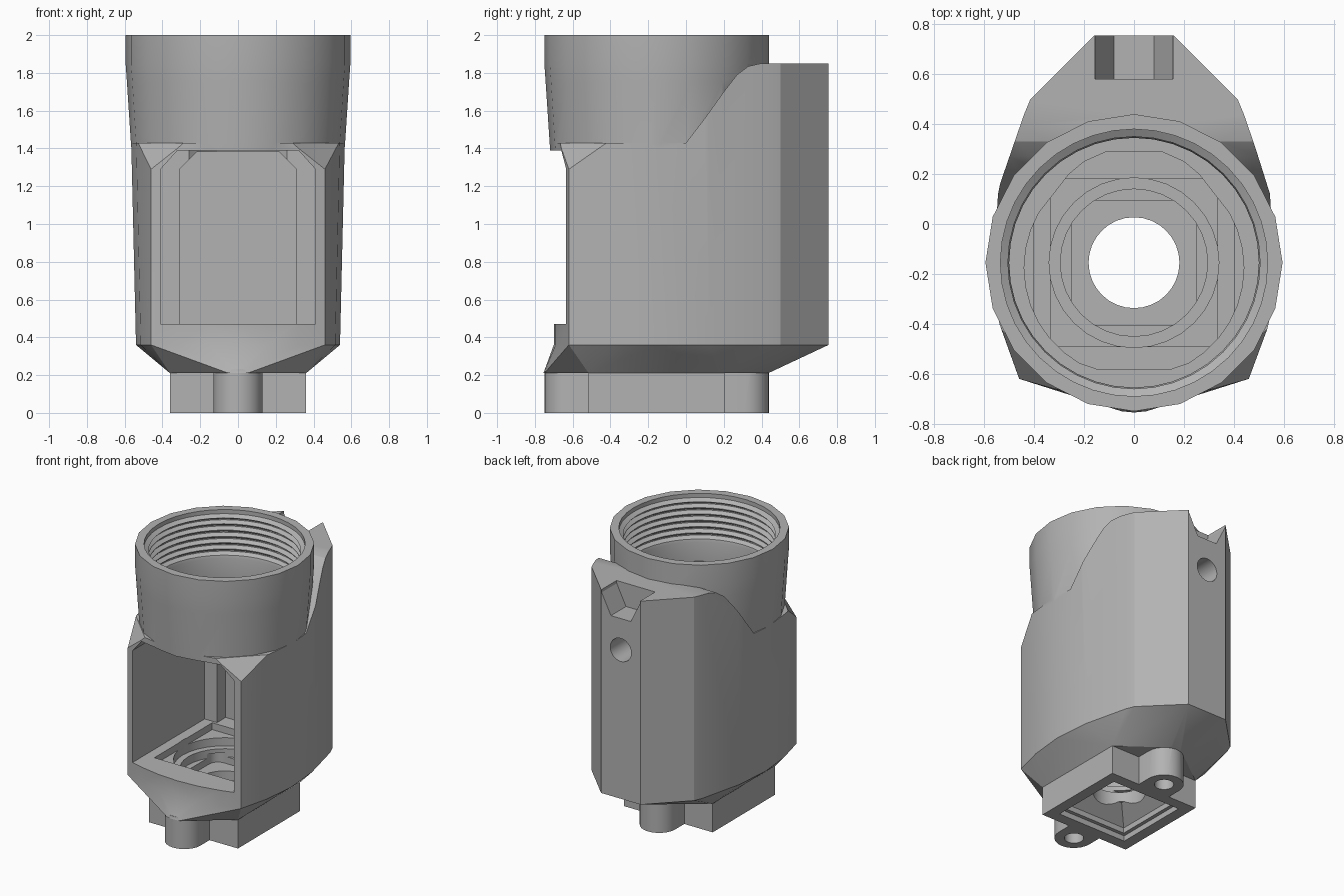
import bpy, bmesh
from math import cos, sin, pi, radians
from mathutils import Vector

if "Cube" in bpy.data.objects:
    bpy.data.objects.remove(bpy.data.objects["Cube"])

AXIS_Y = -0.155

grey = bpy.data.materials.new("plain grey")
grey.use_nodes = True
grey.diffuse_color = (0.45, 0.45, 0.45, 1)
grey.node_tree.nodes["Principled BSDF"].inputs["Base Color"].default_value = (0.45, 0.45, 0.45, 1)


def finish(bm, name):
    bmesh.ops.recalc_face_normals(bm, faces=bm.faces)
    mesh = bpy.data.meshes.new(name)
    bm.to_mesh(mesh)
    bm.free()
    mesh.materials.append(grey)
    obj = bpy.data.objects.new(name, mesh)
    bpy.context.collection.objects.link(obj)
    return obj


def loft(name, rings):
    """Closed solid through rings with equal point counts."""
    bm = bmesh.new()
    loops = [[bm.verts.new(p) for p in ring] for ring in rings]
    n = len(loops[0])
    for a, b in zip(loops, loops[1:]):
        for i in range(n):
            j = (i + 1) % n
            bm.faces.new((a[i], a[j], b[j], b[i]))
    bm.faces.new(loops[0])
    bm.faces.new(loops[-1])
    return finish(bm, name)


def prism(name, pts, axis, lo, hi):
    """Extrude a 2D outline along x, y or z."""
    place = {"x": lambda u, v, t: (t, u, v),
             "y": lambda u, v, t: (u, t, v),
             "z": lambda u, v, t: (u, v, t)}[axis]
    return loft(name, [[place(u, v, t) for u, v in pts] for t in (lo, hi)])


def lathe(name, profile, sides, y=AXIS_Y):
    angles = [2 * pi * i / sides for i in range(sides)]
    return loft(name, [[(r * cos(a), y + r * sin(a), z) for a in angles] for r, z in profile])


def square(h, y=AXIS_Y):
    return [(-h, y - h), (h, y - h), (h, y + h), (-h, y + h)]


def mirrored(half):
    return half + [(-u, v) for u, v in reversed(half) if u > 0]


def combine(target, tool, operation):
    mod = target.modifiers.new("combine", "BOOLEAN")
    mod.operation = operation
    mod.solver = "EXACT"
    mod.object = tool
    bpy.context.view_layer.update()
    graph = bpy.context.evaluated_depsgraph_get()
    result = bpy.data.meshes.new_from_object(target.evaluated_get(graph))
    target.modifiers.clear()
    target.data = result
    bpy.data.objects.remove(tool)


def add(tool):
    combine(housing, tool, "UNION")


def cut(tool):
    combine(housing, tool, "DIFFERENCE")


# Main shell: outline that widens a little towards the top
half = [(0, -0.70), (0.16, -0.69), (0.32, -0.66), (0.46, -0.62), (0.515, -0.40), (0.54, AXIS_Y),
        (0.517, 0.12), (0.44, 0.44), (0.415, 0.50), (0.16, 0.755)]
plan = mirrored(half)


def widen(x, y):
    return x * 1.065 if -0.5 < y < 0.3 else x


housing = loft("housing", [[(x, y, 0.36) for x, y in plan],
                           [(widen(x, y), y, 1.85) for x, y in plan]])

# Curved shoulder rising from the collar base to the back top
cut(prism("shoulder_cutter", [(-1, 1.43), (0, 1.43), (0.1, 1.56), (0.2, 1.70), (0.27, 1.79),
                              (0.33, 1.835), (0.4, 1.851), (0.4, 2.2), (-1, 2.2)], "x", -1, 1))

# Bevelled front corners
bm = bmesh.new()
bm.from_mesh(housing.data)
for s in (-1, 1):
    cutres = bmesh.ops.bisect_plane(bm, geom=bm.verts[:] + bm.edges[:] + bm.faces[:],
                                    plane_co=(0.46 * s, -0.62, 1.29),
                                    plane_no=Vector((0.1 * s, -0.1, 0.09)), clear_outer=True)
    rim = [e for e in cutres["geom_cut"] if isinstance(e, bmesh.types.BMEdge)]
    bmesh.ops.holes_fill(bm, edges=rim)
bmesh.ops.recalc_face_normals(bm, faces=bm.faces)
bm.to_mesh(housing.data)
bm.free()

# Round collar
add(lathe("collar", [(0.555, 1.28), (0.567, 1.43), (0.588, 1.75), (0.595, 1.85), (0.595, 2.0)], 20))

# Faceted taper under the shell
bm = bmesh.new()
base = mirrored([(0, -0.755), (0.05, -0.75), (0.36, -0.515), (0.36, 0.205), (0.05, 0.435)])
for outline, z in ((plan, 0.36), (base, 0.21)):
    for x, y in outline:
        bm.verts.new((x, y, z))
bmesh.ops.convex_hull(bm, input=bm.verts)
add(finish(bm, "taper"))

# Foot block with two screw ears
add(prism("foot", square(0.36), "z", 0, 0.25))
for s in (-1, 1):
    y = AXIS_Y + s * 0.465
    ear = [(0.13, AXIS_Y), (0.13, y)]
    ear += [(0.13 * cos(pi * i / 12), y + s * 0.13 * sin(pi * i / 12)) for i in range(1, 12)]
    ear += [(-0.13, y), (-0.13, AXIS_Y)]
    add(prism("ear", ear, "z", 0, 0.23))
    cut(lathe("screw_hole", [(0.065, -0.1), (0.065, 0.18)], 20, y))

# Front window and inner chamber
for w, top, end in ((0.41, 1.39, 0.2), (0.31, 1.38, 0.3)):
    outline = mirrored([(w, 0.47), (w, 1.29), (w - 0.09, top)])
    cut(prism("chamber", outline, "y", -1, end))

# Threaded bore
thread = [(0.50, 1.52), (0.50, 1.66)]
for i in range(6):
    z = 1.68 + i * 0.046
    thread += [(0.505, z), (0.53, z + 0.018), (0.53, z + 0.026), (0.505, z + 0.042)]
thread += [(0.535, 1.97), (0.535, 2.1)]
cut(lathe("threaded_bore", thread, 40))

# Opening between bore and chamber, drawn out to the back
arc = [(0.44 * cos(radians(a)), AXIS_Y - 0.02 + 0.44 * sin(radians(a))) for a in range(-70, 31, 10)]
back = [(0.26, 0.2), (0.2, 0.25), (0.11, 0.29)]
cut(prism("opening", mirrored([(x, max(y, -0.58)) for x, y in arc] + back), "z", 1.3, 1.6))

# Stepped pocket in the floor
cut(prism("square_pocket", square(0.335), "z", 0.42, 0.6))
cut(lathe("round_step", [(0.34, 0.36), (0.34, 0.5)], 32))
cut(lathe("lower_step", [(0.295, 0.30), (0.295, 0.4)], 32))
r = 0.07
rounded = []
for k, (sx, sy) in enumerate(((1, 1), (-1, 1), (-1, -1), (1, -1))):
    for i in range(6):
        a = (k + i / 5) * pi / 2
        rounded.append((sx * 0.18 + r * cos(a), AXIS_Y + sy * 0.18 + r * sin(a)))
cut(prism("rounded_well", rounded, "z", 0.25, 0.33))
cut(lathe("through_hole", [(0.182, 0.1), (0.182, 0.4)], 32))

# Square recess with sloped roof under the foot
cut(loft("recess", [[(x, y, z) for x, y in square(h)]
                    for h, z in ((0.28, -0.1), (0.28, 0.04), (0.255, 0.041), (0.255, 0.08), (0.14, 0.18))]))

# Nut slot and bolt hole at the back
cut(prism("nut_slot", [(-0.16, 1.9), (-0.155, 1.83), (-0.08, 1.68), (0.08, 1.68),
                       (0.155, 1.83), (0.16, 1.9)], "y", 0.58, 0.9))
cut(prism("bolt_hole", [(0.085 * cos(i * pi / 12), 1.45 + 0.085 * sin(i * pi / 12))
                        for i in range(24)], "y", 0.5, 0.9))

# Shading
bpy.ops.object.select_all(action="DESELECT")
housing.select_set(True)
bpy.context.view_layer.objects.active = housing
bpy.ops.object.shade_smooth_by_angle(angle=radians(22))
